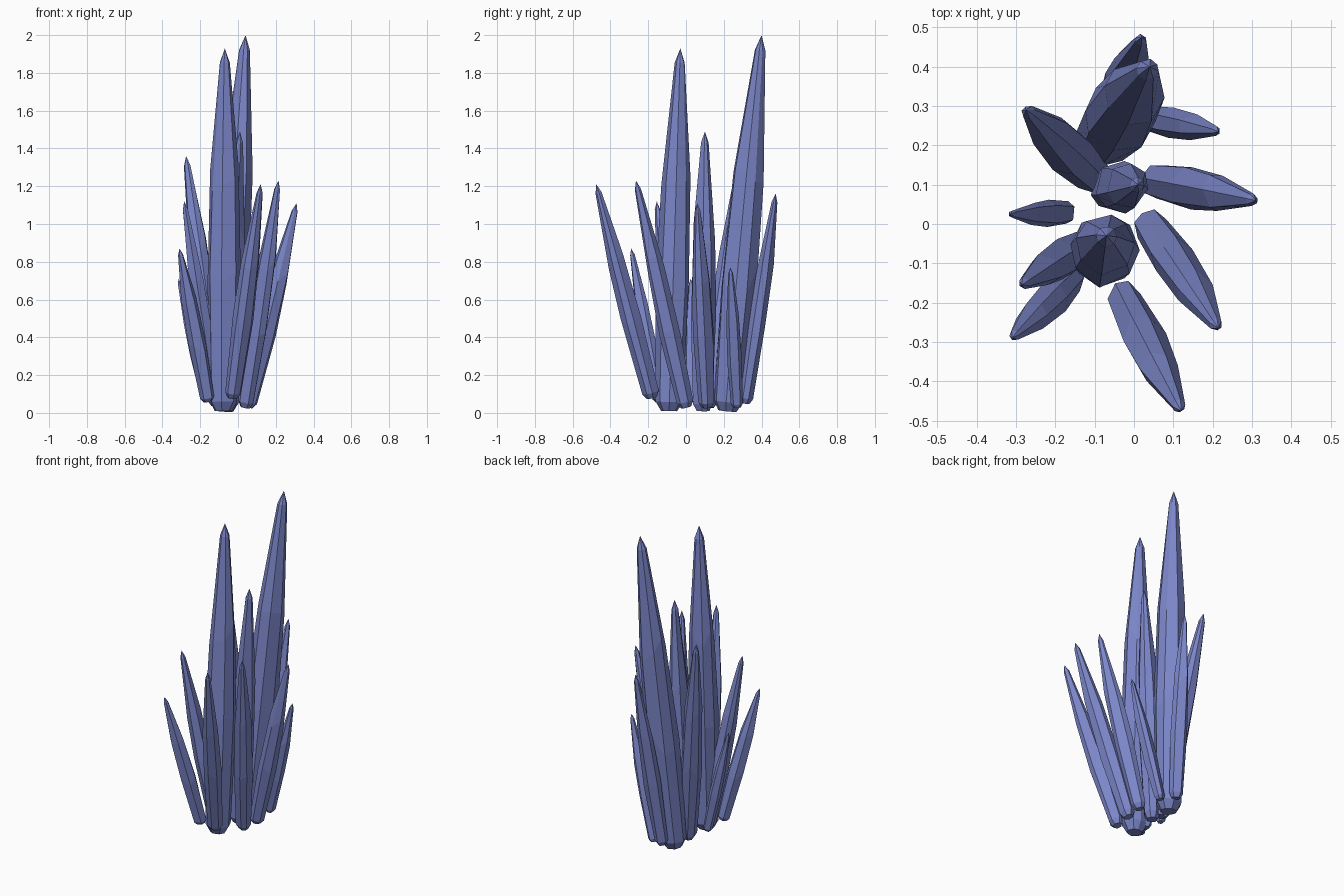
import bpy, bmesh, math, random
from mathutils import Vector

if "Cube" in bpy.data.objects:
    bpy.data.objects.remove(bpy.data.objects["Cube"], do_unlink=True)

random.seed(4)

# Blue crystal material
mat = bpy.data.materials.new("blue_crystal")
mat.use_nodes = True
color = (0.2, 0.24, 0.58, 1)
mat.diffuse_color = color
mat.node_tree.nodes["Principled BSDF"].inputs["Base Color"].default_value = color

# Shared outline: (fraction along axis, fraction of radius)
PROFILE = [(0, 0.5), (0.025, 0.8), (0.35, 1), (0.64, 0.86), (0.96, 0.3)]


def crystal(name, base, tip, radius, sides=7):
    """Irregular faceted shard from a blunt base to a pointed tip."""
    base, tip = Vector(base), Vector(tip)
    axis = tip - base
    turn = Vector((0, 0, 1)).rotation_difference(axis)
    start = random.uniform(0, math.tau)
    angles = [start + math.tau * (i + random.uniform(-0.2, 0.2)) / sides
              for i in range(sides)]
    bm = bmesh.new()
    rings = []
    for t, width in PROFILE:
        ring = []
        for a in angles:
            r = radius * width * random.uniform(0.94, 1.06)
            shift = random.uniform(-0.04, 0.04) if 0.1 < t < 0.9 else 0
            offset = turn @ Vector((r * math.cos(a), r * math.sin(a), 0))
            ring.append(bm.verts.new(base + axis * (t + shift) + offset))
        rings.append(ring)
    # Side facets, base cap and pointed tip
    for low, high in zip(rings, rings[1:]):
        for i in range(sides):
            j = (i + 1) % sides
            bm.faces.new((low[i], low[j], high[j], high[i]))
    bm.faces.new(rings[0][::-1])
    point = bm.verts.new(tip)
    for i in range(sides):
        bm.faces.new((rings[-1][i], rings[-1][(i + 1) % sides], point))
    bmesh.ops.recalc_face_normals(bm, faces=bm.faces)
    mesh = bpy.data.meshes.new(name)
    bm.to_mesh(mesh)
    bm.free()
    mesh.materials.append(mat)
    obj = bpy.data.objects.new(name, mesh)
    bpy.context.collection.objects.link(obj)


# Tall central shards
crystal("tall_front_crystal", (-0.08, -0.09, 0.01), (-0.07, -0.03, 1.93), 0.09, 8)
crystal("tall_back_crystal", (-0.07, 0.22, 0.01), (0.04, 0.40, 2.0), 0.095, 8)
crystal("middle_crystal", (-0.06, 0.09, 0.01), (0.01, 0.10, 1.49), 0.065)

# Shards fanning outward
crystal("front_crystal", (-0.03, -0.18, 0.08), (0.12, -0.475, 1.21), 0.055)
crystal("front_left_crystal", (0.04, 0.0, 0.03), (0.215, -0.265, 1.23), 0.055)
crystal("left_crystal", (0.05, 0.11, 0.03), (0.31, 0.06, 1.11), 0.055)
crystal("back_left_crystal", (0.03, 0.27, 0.03), (0.215, 0.235, 0.77), 0.04, 6)
crystal("back_crystal", (-0.05, 0.31, 0.05), (0.02, 0.475, 1.16), 0.05, 6)
crystal("back_right_crystal", (-0.1, 0.12, 0.03), (-0.275, 0.29, 1.36), 0.06)
crystal("right_crystal", (-0.17, 0.03, 0.06), (-0.315, 0.025, 0.71), 0.034, 6)
crystal("front_right_crystal", (-0.12, -0.05, 0.04), (-0.285, -0.155, 1.12), 0.05, 6)
crystal("low_front_right_crystal", (-0.16, -0.14, 0.06), (-0.31, -0.29, 0.87), 0.046, 6)
